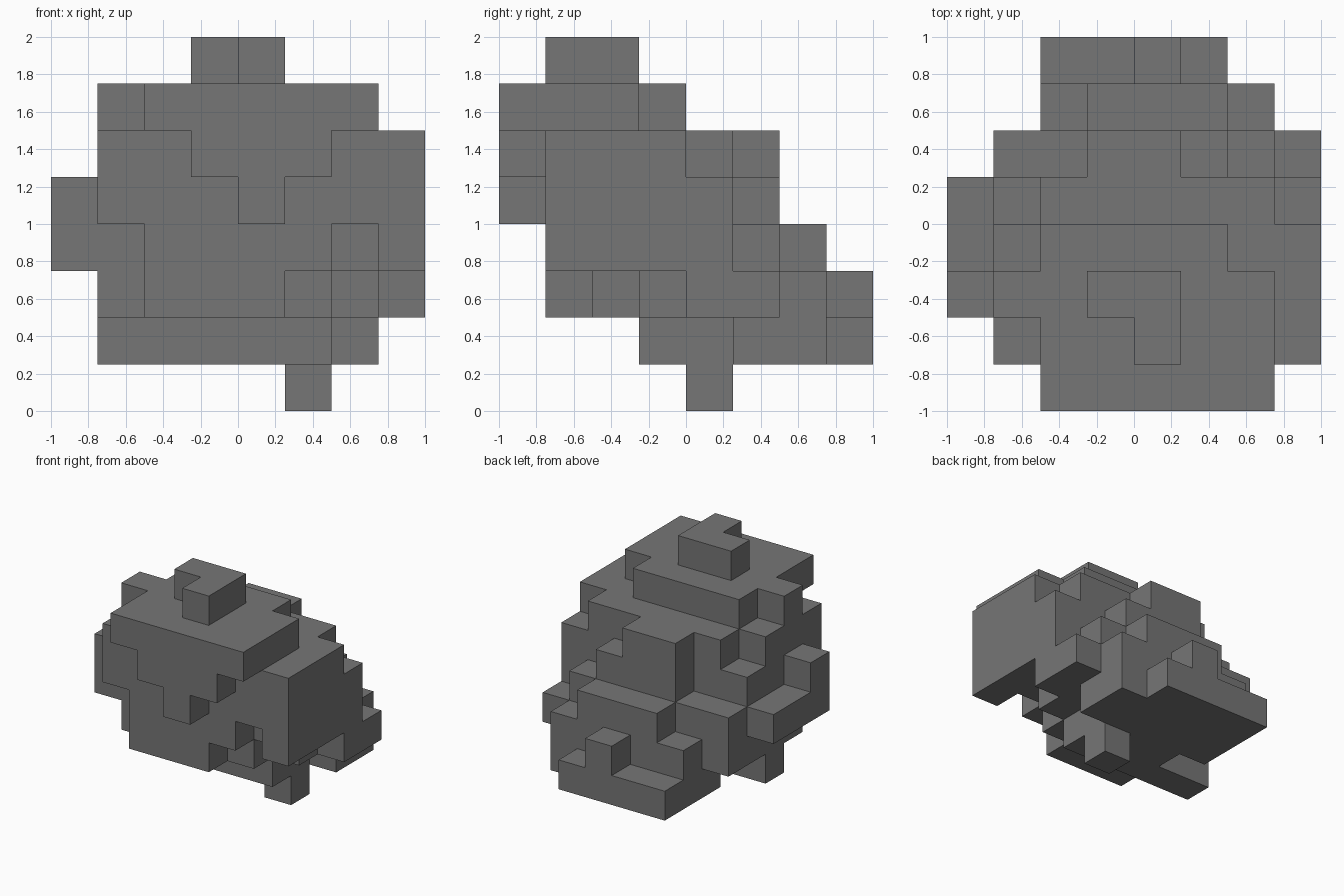
import bpy
import bmesh
from math import radians

CELL = 0.25   # edge of one cube; the model fills a grid of eight cubes each way
HALF = 4

if "Cube" in bpy.data.objects:
    bpy.data.objects.remove(bpy.data.objects["Cube"], do_unlink=True)

stone = bpy.data.materials.new("mid grey")
stone.use_nodes = True
stone.diffuse_color = (0.18, 0.18, 0.18, 1)
stone.node_tree.nodes["Principled BSDF"].inputs["Base Color"].default_value = stone.diffuse_color

filled = {}


def layer(part, level, first_row, runs, gaps=()):
    """Fill one level with rows of cubes, front to back, each from left to right cell."""
    for row, (start, end) in enumerate(runs, first_row):
        for column in range(start, end + 1):
            if (column, row) not in gaps:
                filled[column, row, level] = part


# Single cube under the base
layer("foot", 0, 4, [(5, 5)])

# Base plate, open at one side
layer("base", 1, 3, [(1, 5), (3, 5), (2, 6), (2, 6), (2, 5)])

# Belly with stepped corner and rear nub
layer("belly", 2, 1, [(2, 4), (1, 5), (1, 6), (1, 7), (1, 7), (2, 6), (4, 4)])
layer("belly", 3, 1, [(2, 7), (0, 7), (0, 7), (0, 7), (1, 6), (3, 5)], gaps=[(6, 1)])

# Shoulders with the pointed front overhang
layer("shoulders", 4, 0, [(4, 4), (1, 7), (0, 7), (1, 7), (1, 7), (3, 5)])
layer("shoulders", 5, 0, [(3, 5), (1, 7), (1, 7), (1, 7), (2, 6), (3, 4)])

# Flat crown and the small bent knob on it
layer("crown", 6, 0, [(2, 6), (2, 6), (1, 6), (2, 5)])
layer("knob", 7, 1, [(4, 4), (3, 4)])


def add_side(bm, cell, axis, sign):
    """Add one square side of a cube, facing outwards."""
    u, v = (axis + 1) % 3, (axis + 2) % 3
    ring = [(0, 0), (1, 0), (1, 1), (0, 1)]
    verts = []
    for a, b in ring[::sign]:
        p = list(cell)
        p[axis] += sign > 0
        p[u] += a
        p[v] += b
        verts.append(bm.verts.new(((p[0] - HALF) * CELL, (p[1] - HALF) * CELL, p[2] * CELL)))
    bm.faces.new(verts)


def build(part):
    """Skin the outside of one part and merge its flat areas."""
    bm = bmesh.new()
    for cell, owner in filled.items():
        if owner != part:
            continue
        for axis in range(3):
            for sign in (-1, 1):
                neighbour = list(cell)
                neighbour[axis] += sign
                if tuple(neighbour) not in filled:
                    add_side(bm, cell, axis, sign)
    bmesh.ops.remove_doubles(bm, verts=bm.verts, dist=CELL / 100)
    bmesh.ops.dissolve_limit(bm, angle_limit=radians(1), verts=bm.verts, edges=bm.edges)
    mesh = bpy.data.meshes.new(part)
    bm.to_mesh(mesh)
    bm.free()
    mesh.materials.append(stone)
    bpy.context.collection.objects.link(bpy.data.objects.new(part, mesh))


for part in dict.fromkeys(filled.values()):
    build(part)
